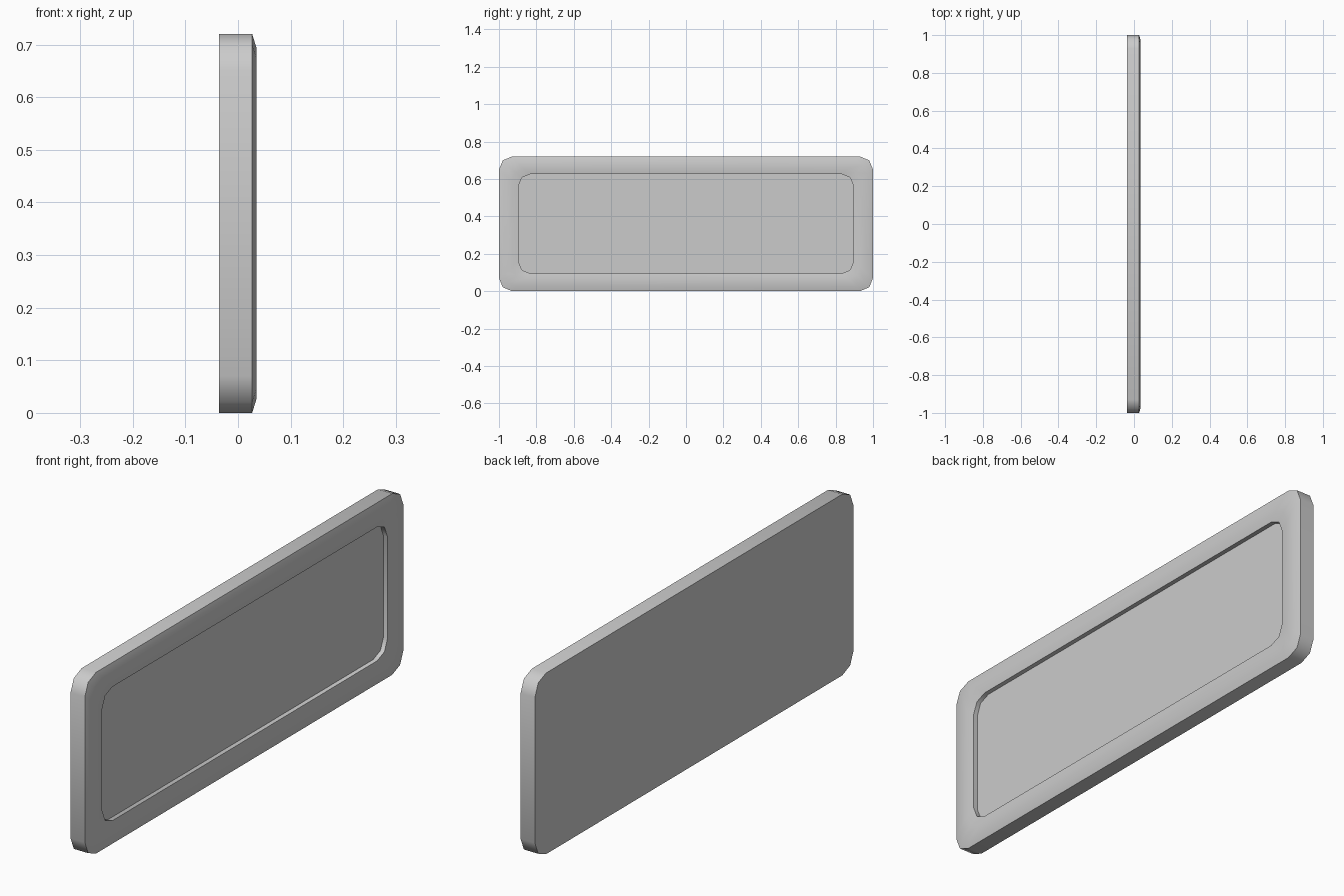
import bpy, bmesh, math

if "Cube" in bpy.data.objects:
    bpy.data.objects.remove(bpy.data.objects["Cube"])

ZC = 0.36      # centre height of the panel
SEG = 2        # segments per rounded corner


def ring(bm, x, hy, hz, r):
    """Rounded rectangle loop in the YZ plane."""
    verts = []
    for i, (sy, sz) in enumerate([(1, 1), (-1, 1), (-1, -1), (1, -1)]):
        for k in range(SEG + 1):
            a = math.radians(90 * i + 90 * k / SEG)
            verts.append(bm.verts.new((x, sy * (hy - r) + r * math.cos(a),
                                       ZC + sz * (hz - r) + r * math.sin(a))))
    return verts


# Panel cross-section, back to front to recess: x, half width, half height, corner radius
profile = [
    (-0.036, 1.000, 0.360, 0.070),
    (0.027, 1.000, 0.360, 0.070),
    (0.035, 0.974, 0.334, 0.066),
    (0.035, 0.930, 0.293, 0.065),
    (0.030, 0.896, 0.266, 0.064),
    (0.012, 0.896, 0.266, 0.064),
]

bm = bmesh.new()
rings = [ring(bm, *p) for p in profile]
for a, b in zip(rings, rings[1:]):
    n = len(a)
    for i in range(n):
        j = (i + 1) % n
        bm.faces.new((a[i], a[j], b[j], b[i]))
# Back face and recessed floor
bm.faces.new(list(reversed(rings[0])))
bm.faces.new(rings[-1])
bmesh.ops.recalc_face_normals(bm, faces=bm.faces)

mesh = bpy.data.meshes.new("framed_panel")
bm.to_mesh(mesh)
bm.free()
panel = bpy.data.objects.new("framed_panel", mesh)
bpy.context.collection.objects.link(panel)

# Smooth rim, crisp borders
bpy.context.view_layer.objects.active = panel
panel.select_set(True)
bpy.ops.object.shade_smooth_by_angle(angle=math.radians(50))
